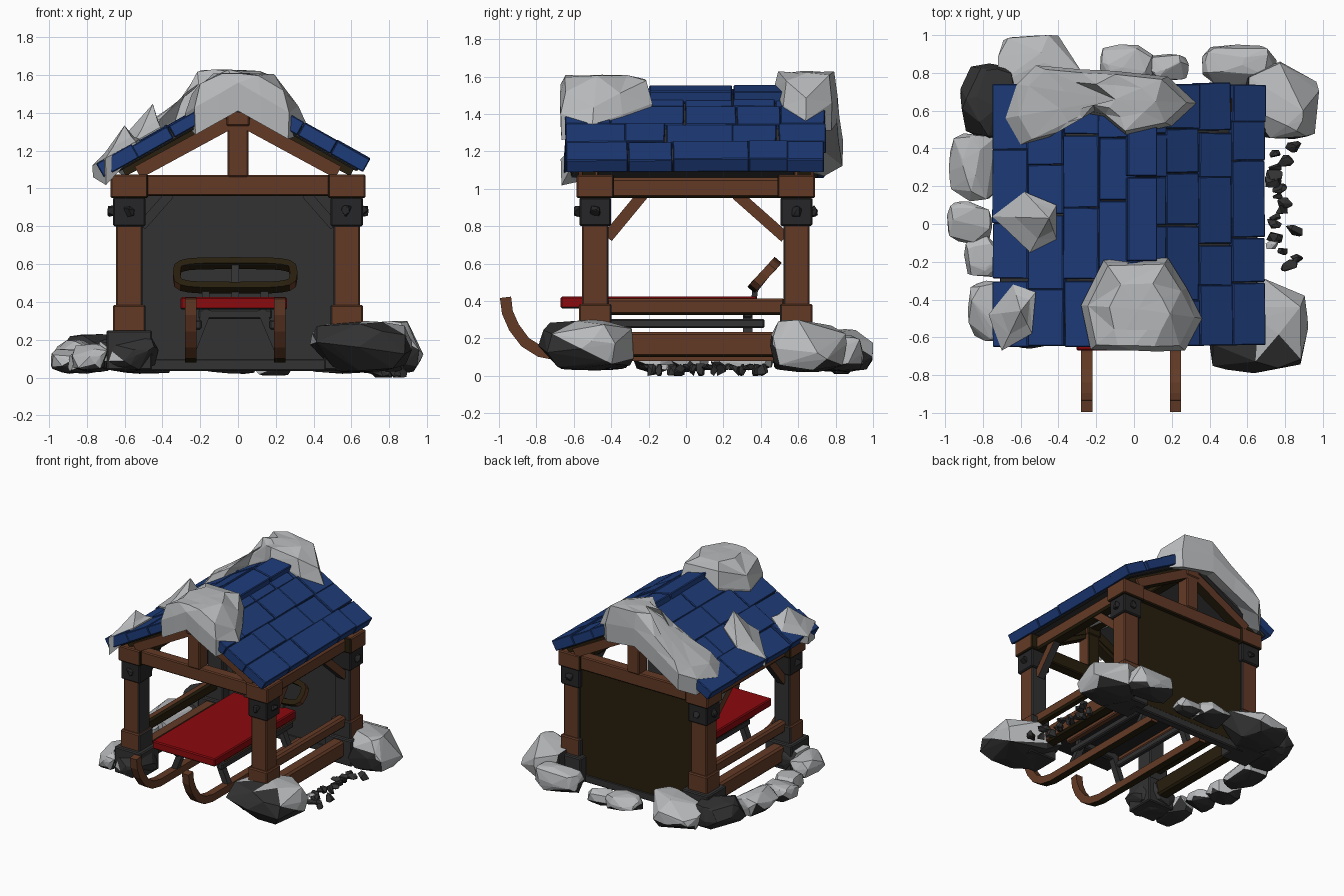
import bpy, bmesh, math, random
from mathutils import Vector, Matrix

random.seed(4)
if "Cube" in bpy.data.objects:
    bpy.data.objects.remove(bpy.data.objects["Cube"])


def material(name, *rgb):
    m = bpy.data.materials.new(name)
    m.use_nodes = True
    m.diffuse_color = (*rgb, 1)
    m.node_tree.nodes["Principled BSDF"].inputs["Base Color"].default_value = (*rgb, 1)
    return m


BLUE = material("roof blue", .013, .045, .195)
WOOD = material("brown wood", .125, .042, .019)
SHADE = material("dark wood", .021, .013, .004)
STONE = material("dark stone", .032, .032, .032)
IRON = material("black iron", .019, .019, .021)
SNOW = material("snow", .48, .49, .5)
RED = material("red seat", .26, .003, .004)


def finish(bm, name, mats, rule=None):
    bmesh.ops.recalc_face_normals(bm, faces=bm.faces)
    bm.normal_update()
    if rule:
        for f in bm.faces:
            f.material_index = int(rule(f))
    me = bpy.data.meshes.new(name)
    bm.to_mesh(me)
    bm.free()
    for m in mats:
        me.materials.append(m)
    bpy.context.collection.objects.link(bpy.data.objects.new(name, me))


def box(name, xs, ys, zs, mats, rule=None, bevel=.008, matrix=Matrix()):
    """Bevelled box between bounds, optionally moved by a matrix."""
    bm = bmesh.new()
    bmesh.ops.create_cube(bm, size=1)
    for v in bm.verts:
        v.co = Vector([(a + b) / 2 + c * (b - a) for c, (a, b) in zip(v.co, (xs, ys, zs))])
    bmesh.ops.bevel(bm, geom=bm.edges[:], offset=bevel, segments=1, affect='EDGES')
    bm.transform(matrix)
    finish(bm, name, mats, rule)


def sweep(name, path, side, width, thick, mats, closed=False, rule=None):
    """Rectangular bar following a path; side is the width direction."""
    bm = bmesh.new()
    pts, side, n = [Vector(p) for p in path], Vector(side).normalized(), len(path)
    rings = []
    for i, p in enumerate(pts):
        a = pts[i - 1] if closed or i else p
        b = pts[(i + 1) % n] if closed or i < n - 1 else p
        up = side.cross(b - a).normalized()
        rings.append([bm.verts.new(p + side * s * width / 2 + up * t * thick / 2)
                      for s, t in ((-1, -1), (1, -1), (1, 1), (-1, 1))])
    for i in range(n if closed else n - 1):
        r, q = rings[i], rings[(i + 1) % n]
        for k in range(4):
            j = (k + 1) % 4
            bm.faces.new((r[k], r[j], q[j], q[k]))
    if not closed:
        bm.faces.new(rings[0])
        bm.faces.new(rings[-1])
    finish(bm, name, mats, rule)


def rock(name, xs, ys, zs, mats, rule=None, count=36, square=.55):
    """Faceted boulder filling the given bounds."""
    bm = bmesh.new()
    pts = []
    for _ in range(count):
        d = Vector([random.gauss(0, 1) for _ in range(3)]).normalized()
        pts.append(d / max(abs(c) for c in d) ** square)
    lo = [min(p[k] for p in pts) for k in range(3)]
    hi = [max(p[k] for p in pts) for k in range(3)]
    for p in pts:
        bm.verts.new([b[0] + (p[k] - lo[k]) / (hi[k] - lo[k]) * (b[1] - b[0])
                      for k, b in enumerate((xs, ys, zs))])
    bmesh.ops.convex_hull(bm, input=bm.verts[:])
    bmesh.ops.delete(bm, geom=[v for v in bm.verts if not v.link_faces], context='VERTS')
    finish(bm, name, mats, rule)


def facing(d, limit):
    d = Vector(d).normalized()
    return lambda f: f.normal.dot(d) > limit


def inward(f):
    c, n = f.calc_center_median(), f.normal
    return n.x * c.x < -.3 * abs(c.x) or n.y * c.y < -.3 * abs(c.y) or n.z < -.7


SLOPE = math.atan2(.41, .73)
RIDGE = 1.54


def roof_z(x):
    return RIDGE - abs(x) * math.tan(SLOPE)


# Posts with plinths, iron collars, caps and stone feet
for sx, side in ((-1, "right"), (1, "left")):
    x = sx * .575
    for y, end in ((-.485, "front"), (.59, "back")):
        tag = f"{end}_{side}"
        for part, r, z0, z1, mats in (
                ("post", .07, .25, 1.0, [WOOD, STONE]), ("post_plinth", .087, .24, .385, [WOOD, STONE]),
                ("iron_collar", .085, .8, .955, [IRON]), ("post_cap", .1, .95, 1.075, [WOOD, SHADE]),
                ("foot_stone", .12, .04, .25, [STONE])):
            box(f"{tag}_{part}", (x - r, x + r), (y - r, y + r), (z0, z1), mats,
                inward if len(mats) > 1 else None)
        for dx, dy in ((sx, 0), (0, -1 if y < 0 else 1)):
            cx, cy = x + dx * .088, y + dy * .088
            rock(f"{tag}_bolt", (cx - .027, cx + .027), (cy - .027, cy + .027),
                 (.85, .91), [IRON], count=18)
    # Side beams, rails and braces
    for part, z0, z1, r in (("top_beam", .95, 1.06, .05), ("upper_rail", .325, .415, .035),
                            ("lower_rail", .1, .235, .05)):
        box(f"{side}_{part}", (x - r, x + r), (-.43, .53), (z0, z1), [WOOD, SHADE],
            lambda f: f.normal.x * x < -.3 * abs(x) or f.normal.z < -.7, .015)
    for ya, yb in ((-.42, -.23), (.53, .27)):
        sweep(f"{side}_brace", [(x, ya, .74), (x, yb, .97)], (1, 0, 0), .06, .06,
              [WOOD, STONE], rule=lambda f: f.normal.x * x < .1 * abs(x))

# Gable trusses at both ends
for y, end, out in ((-.52, "front", -1), (.63, "back", 1)):
    box(f"{end}_tie_beam", (-.49, .49), (y - .045, y + .045), (.96, 1.07), [WOOD, SHADE],
        lambda f: f.normal.y * out < -.3 or f.normal.z < -.7)
    for part, r, z0, z1 in (("king_post", .055, 1.06, 1.48), ("king_block", .062, 1.33, 1.49)):
        box(f"{end}_{part}", (-r, r), (y - r, y + r), (z0, z1), [WOOD, SHADE],
            lambda f: f.normal.y * out < -.3)
    for s in (-1, 1):
        sweep(f"{end}_rafter", [(s * .62, y, 1.12), (0, y, 1.43)], (0, 1, 0), .07, .12, [SHADE])
        sweep(f"{end}_strut", [(s * .53, y + out * .015, 1.085), (s * .05, y + out * .015, 1.345)],
              (0, 1, 0), .08, .07, [WOOD, SHADE],
              rule=lambda f: f.normal.y * out < -.5 or f.normal.z < -.5)
box("ridge_beam", (-.04, .04), (-.5, .6), (1.38, 1.45), [SHADE])

# Back wall with corner braces and stone base
box("back_wall", (-.52, .52), (.58, .64), (.04, .98), [SHADE, STONE], lambda f: f.normal.y < -.5)
box("wall_base", (-.53, .53), (.576, .645), (.035, .1), [STONE])
for s in (-1, 1):
    sweep("wall_brace", [(s * .51, .56, .8), (s * .36, .56, .97)], (0, 1, 0), .04, .05, [STONE])

# Roof deck and staggered slabs
for s, tag, reach in ((-1, "right", .855), (1, "left", .79)):
    frame = Matrix.Translation((0, 0, RIDGE)) @ Matrix.Rotation(s * SLOPE, 4, 'Y')
    box(f"{tag}_roof_deck", tuple(sorted((0, s * (reach - .02)))), (-.62, .71), (-.085, -.03),
        [STONE], matrix=frame)
    for row in range(4):
        a, b = reach * row / 4 + .002, reach * (row + 1) / 4 + .002
        y = -.65
        while y < .74:
            end = y + random.uniform(.2, .42)
            if end > .62:
                end = .745
            lift = random.uniform(-.008, .004)
            tilt = Matrix.Rotation(random.uniform(-.01, .01), 4, 'Z')
            box(f"{tag}_roof_slab", tuple(sorted((s * a, s * b))), (y + .002, end - .002),
                (-.072, lift + .003 * row), [BLUE], bevel=.005, matrix=frame @ tilt)
            y = end
cuts = (-.6, -.2, .25, .74)
for y0, y1 in zip(cuts, cuts[1:]):
    box("ridge_slab", (-.035, .125), (y0 + .003, y1 - .003), (-.06, .008), [BLUE], bevel=.006,
        matrix=Matrix.Translation((0, 0, RIDGE)) @ Matrix.Rotation(.2 + random.uniform(0, .05), 4, 'Y'))


def drift(name, outline, peak, edge, crest, top, profile):
    """Faceted snow over the roof, deeper near the ridge, narrowing to a peak."""
    bm = bmesh.new()
    mid = Vector(peak)

    def depth(px):
        return edge + (crest - edge) * max(0, min(1, (.34 - abs(px)) / .14))
    rings = []
    for scale, h in ((.98, None), (1, .1)) + profile:
        ring = []
        for p in outline:
            q = mid + (Vector(p) - mid) * scale
            overhang = q.y < -.63 or q.y > .73
            rise = h * depth(q.x) * random.uniform(.85, 1.1) if h else (-.13 if overhang else -.05)
            ring.append(bm.verts.new((*q, min(roof_z(q.x) + rise, top - random.uniform(0, .01)))))
        rings.append(ring)
    n = len(outline)
    for r, q in zip(rings, rings[1:]):
        for i in range(n):
            bm.faces.new((r[i], r[(i + 1) % n], q[(i + 1) % n], q[i]))
    crown = bm.verts.new((*mid, min(roof_z(mid.x) + depth(mid.x), top)))
    for i in range(n):
        bm.faces.new((rings[-1][i], rings[-1][(i + 1) % n], crown))
    bm.faces.new(rings[0][::-1])
    bmesh.ops.triangulate(bm, faces=bm.faces[:])
    finish(bm, name, [SNOW])


# Snow on the roof
mound = ((.88, .75), (.5, 1))
spike = ((.6, .4),)
drift("back_ridge_snow", [(-.68, .56), (-.62, .74), (-.52, .84), (-.3, .82), (-.1, .81), (.18, .78),
      (.33, .64), (.2, .52), (-.04, .47), (-.16, .57), (-.33, .6), (-.45, .46), (-.6, .42)],
      (-.1, .66), .085, .2, 1.63, mound)
drift("front_ridge_snow", [(-.28, -.43), (-.16, -.19), (.18, -.18), (.28, -.34), (.36, -.5), (.27, -.67),
      (.12, -.675), (0, -.67), (-.1, -.67), (-.23, -.665)], (.02, -.45), .085, .18, 1.61, mound)
drift("eave_snow_middle", [(-.75, .04), (-.58, .17), (-.41, .1), (-.41, -.08), (-.55, -.15)],
      (-.45, .03), .16, .16, 1.46, spike)
drift("eave_snow_front", [(-.77, -.48), (-.64, -.32), (-.52, -.36), (-.54, -.58), (-.7, -.67)],
      (-.6, -.46), .13, .13, 1.36, spike)

# Boulders around the base, partly covered with snow
both = [STONE, SNOW]
cap = facing((0, 0, 1), -.3)


def sheltered(f):
    return f.calc_center_median().y > -.62 and f.normal.y > -.55 and f.normal.z > -.3


for name, xs, ys, zs, rule in (
        ("front_left_boulder", (.38, .92), (-.79, -.28), (.03, .3), sheltered),
        ("front_right_boulder", (-.74, -.42), (-.66, -.34), (.03, .24), facing((-1, 0, .2), .5)),
        ("front_right_snow", (-.88, -.64), (-.62, -.3), (.03, .18), cap),
        ("back_left_boulder", (.58, .98), (.45, .86), (.02, .3), facing((.6, .3, .8), -.05)),
        ("back_left_rock", (.36, .76), (.73, .95), (.02, .22), facing((0, .5, .8), -.1)),
        ("back_right_boulder", (-.92, -.6), (.45, .85), (.03, .23), facing((0, 0, 1), 2)),
        ("back_right_snow", (-.72, -.27), (.64, 1), (.02, .25), cap),
        ("right_rock_large", (-.98, -.72), (.12, .48), (.03, .2), cap),
        ("right_rock_small", (-.99, -.75), (-.1, .12), (.02, .15), cap),
        ("right_rock_front", (-.9, -.7), (-.28, -.06), (.02, .13), cap),
        ("back_rock", (-.18, .1), (.74, .95), (.02, .15), cap),
        ("back_rock_small", (.08, .29), (.76, .9), (.01, .13), cap)):
    rock(name, xs, ys, zs, both, rule)
for i in range(18):
    px, py, r = random.uniform(.73, .87), -.22 + i * .037, random.uniform(.026, .05)
    rock("pebble", (px - r, px + r), (py - r * .7, py + r * .7), (0 if i % 3 else .03, .065),
         [SNOW if i == 3 else STONE], count=14)

# Sled runners with curled fronts, legs and frame
for cx in (-.25, .22):
    path = [(cx, -.965, .42), (cx, -.955, .34), (cx, -.92, .26), (cx, -.86, .18), (cx, -.78, .13),
            (cx, -.68, .11), (cx, .5, .11)]
    sweep("sled_runner", path, (1, 0, 0), .06, .06, [WOOD, SHADE],
          rule=lambda f: f.normal.z < -.9)
    for y in (-.45, .33):
        sweep("sled_leg", [(cx, y, .13), (cx * .6 - .01, y, .36)], (0, 1, 0), .05, .045, [STONE])
    box("sled_side_bar", (cx * .85 - .02, cx * .85 + .02), (-.5, .42), (.255, .305), [STONE])
    box("sled_edge", (cx - .025, cx + .025), (-.5, .4), (.33, .37), [WOOD])
for y in (-.45, .33):
    box("sled_crossbar", (-.21, .18), (y - .025, y + .025), (.31, .36), [STONE])
box("sled_seat", (-.305, .26), (-.67, .38), (.36, .425), [RED, IRON], lambda f: f.normal.z < -.5)

# Sled backrest loop, leaning back
loop = []
for i in range(20):
    a = math.tau * i / 20
    u, v = [math.copysign(abs(t) ** .45, t) for t in (math.cos(a), math.sin(a))]
    loop.append((-.015 + .31 * u, .42 + .06 * v, .54 + .065 * v))
sweep("backrest_loop", loop, (0, -.76, .64), .05, .04, [SHADE, WOOD], True,
      lambda f: f.normal.z > .7 or abs(f.normal.x) > .6)
for cx, top in ((-.015, .61), (-.17, .49), (.14, .49)):
    sweep("backrest_stay", [(cx, .36, .38), (cx, .37, .46), (cx, .37 + (top - .46) * .8, top)],
          (1, 0, 0), .04, .03, [STONE])
